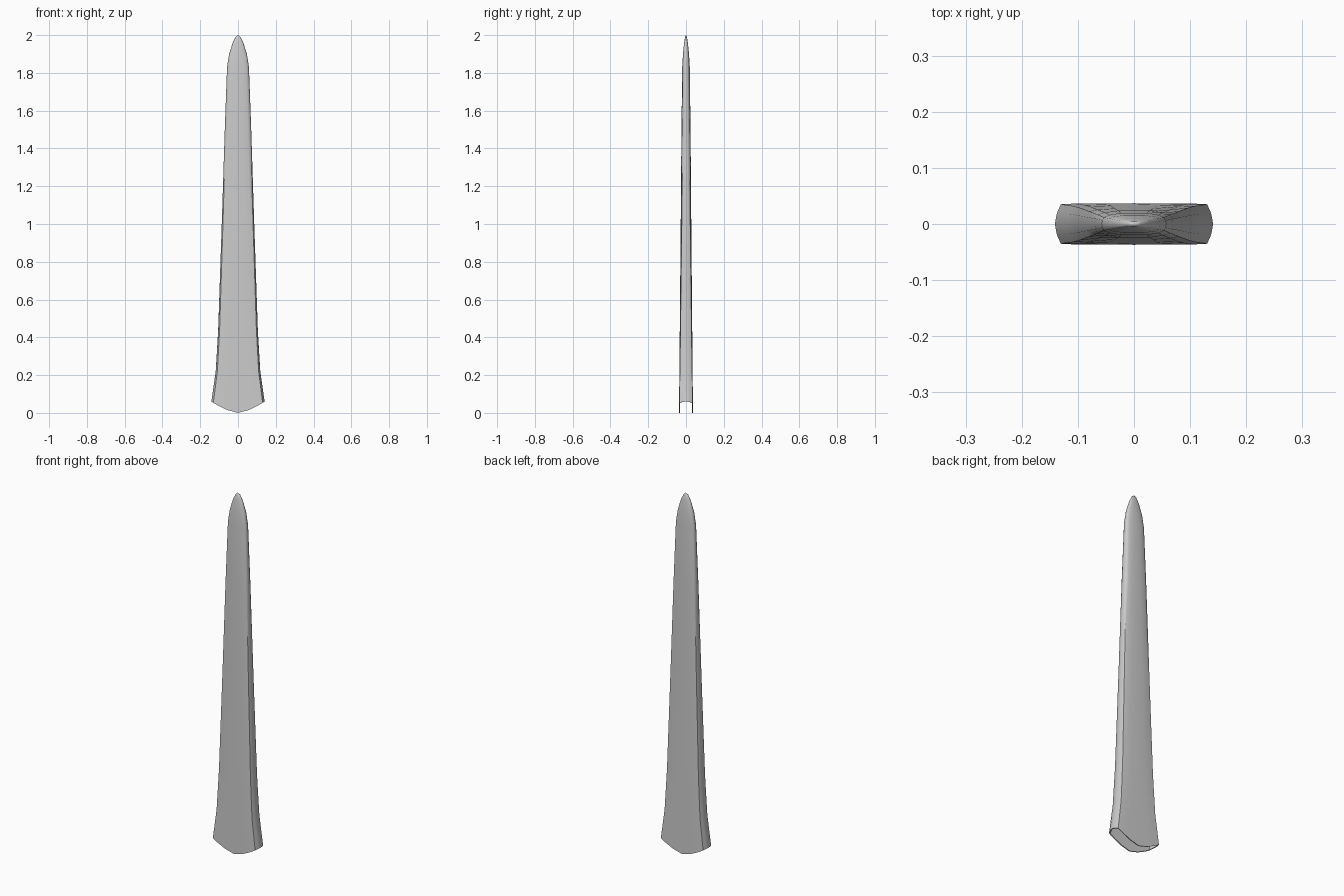
import bpy, bmesh, math

if "Cube" in bpy.data.objects:
    bpy.data.objects.remove(bpy.data.objects["Cube"], do_unlink=True)

mat = bpy.data.materials.new("plain grey")
mat.use_nodes = True
colour = (0.6, 0.6, 0.6, 1)
mat.diffuse_color = colour
mat.node_tree.nodes["Principled BSDF"].inputs["Base Color"].default_value = colour

# Rings up the sheath: height, half width, half depth, corner squareness
RINGS = [(0.06, 0.141, 0.037, 0.95), (0.22, 0.118, 0.035, 0.92),
         (0.44, 0.105, 0.033, 0.88), (1.0, 0.086, 0.028, 0.8),
         (1.5, 0.07, 0.024, 0.7), (1.83, 0.058, 0.02, 0.6),
         (1.9, 0.047, 0.016, 0.6), (1.96, 0.028, 0.01, 0.6),
         (1.99, 0.013, 0.005, 0.6)]
WALL = 0.005


def section(w, d, k):
    """Closed flat-sided outline with bulged narrow ends."""
    quarter = [(1, 0), (0.975, 0.55 * k), (0.925, k), (0.75, (1 + k) / 2 + 0.01), (0.4, 0.99), (0, 1)]
    half = quarter + [(-x, y) for x, y in quarter[-2::-1]]
    outline = half + [(x, -y) for x, y in half[-2:0:-1]]
    return [(x * w, y * d) for x, y in outline]


def add_shell(bm, inset):
    """Skin through the rings; returns the mouth ring."""
    loops = []
    for i, (z, w, d, k) in enumerate(RINGS[:-3] if inset else RINGS):
        pts = section(w - inset, d - inset, k)
        # the mouth dips in a shallow curve at the middle
        loops.append([bm.verts.new((x, y, z * (abs(x) / (w - inset)) ** 1.5 if i == 0 else z))
                      for x, y in pts])
    n = len(loops[0])
    for a, b in zip(loops, loops[1:]):
        for j in range(n):
            q = (j + 1) % n
            bm.faces.new((a[j], a[q], b[q], b[j]))
    tip = bm.verts.new((0, 0, 1.87 if inset else 2.0))
    for j in range(n):
        bm.faces.new((loops[-1][j], loops[-1][(j + 1) % n], tip))
    return loops[0]


# Hollow sheath: outer skin, lining and rim
bm = bmesh.new()
outer = add_shell(bm, 0)
inner = add_shell(bm, WALL)
for j in range(len(outer)):
    q = (j + 1) % len(outer)
    bm.faces.new((outer[j], outer[q], inner[q], inner[j]))
bmesh.ops.recalc_face_normals(bm, faces=bm.faces)
mesh = bpy.data.meshes.new("sheath")
bm.to_mesh(mesh)
bm.free()
mesh.materials.append(mat)
sheath = bpy.data.objects.new("sheath", mesh)
bpy.context.collection.objects.link(sheath)
bpy.context.view_layer.objects.active = sheath
sheath.select_set(True)
bpy.ops.object.shade_smooth_by_angle(angle=math.radians(50))
